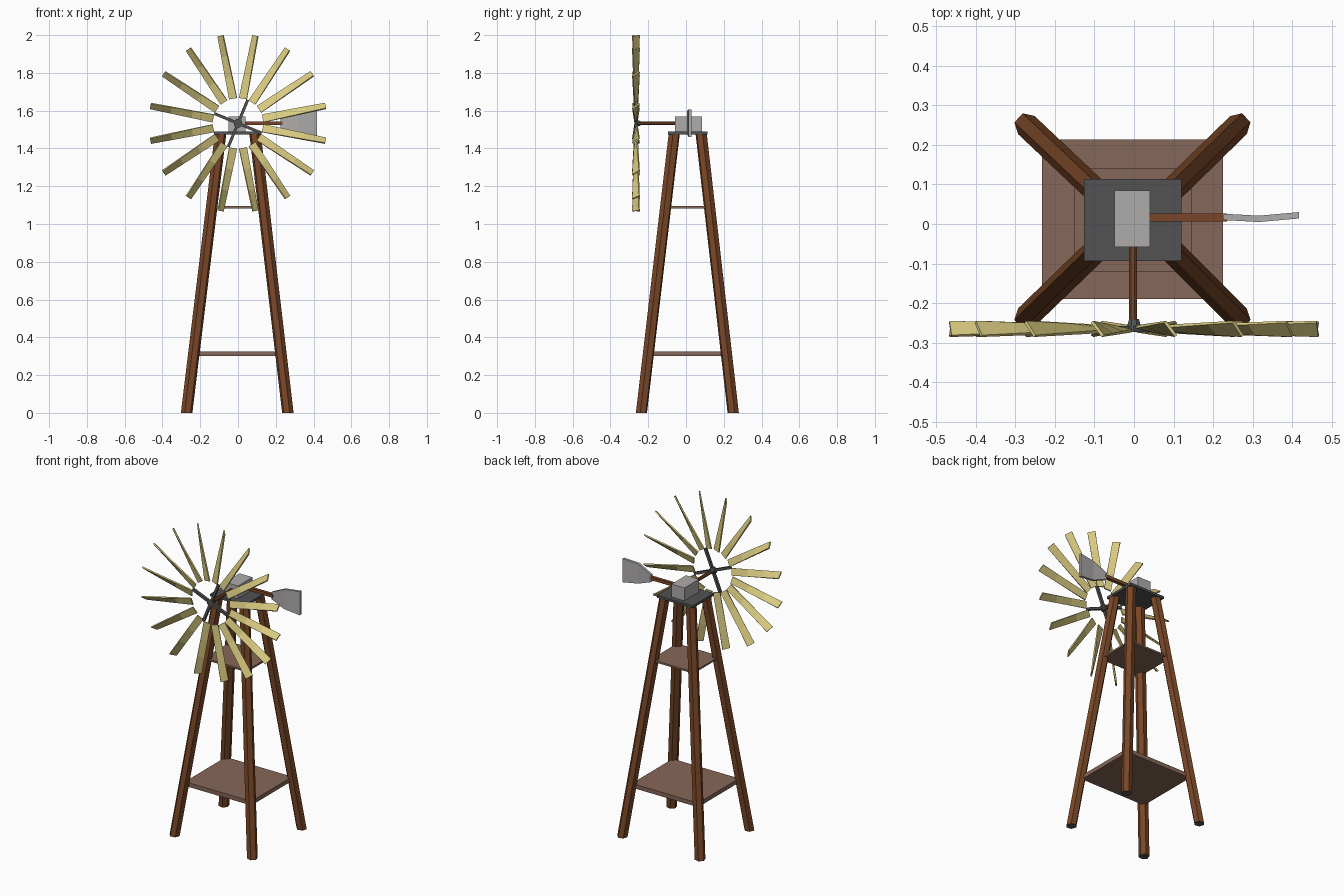
import bpy
import bmesh
import math
from mathutils import Vector

if "Cube" in bpy.data.objects:
    bpy.data.objects.remove(bpy.data.objects["Cube"], do_unlink=True)


def material(name, r, g, b):
    m = bpy.data.materials.new(name)
    m.use_nodes = True
    m.diffuse_color = (r, g, b, 1)
    m.node_tree.nodes["Principled BSDF"].inputs["Base Color"].default_value = (r, g, b, 1)
    return m


WOOD = material("leg wood", 0.19, 0.062, 0.02)
PLANK = material("plank brown", 0.24, 0.135, 0.098)
IRON = material("dark iron", 0.085, 0.085, 0.088)
STEEL = material("light steel", 0.43, 0.41, 0.41)
STRAW = material("pale yellow", 0.70, 0.60, 0.22)


def finish(name, bm, *mats):
    bmesh.ops.recalc_face_normals(bm, faces=bm.faces)
    mesh = bpy.data.meshes.new(name)
    bm.to_mesh(mesh)
    bm.free()
    for m in mats:
        mesh.materials.append(m)
    obj = bpy.data.objects.new(name, mesh)
    bpy.context.collection.objects.link(obj)
    return obj


def loft(bm, rings):
    """Skin a list of equal-length point rings and cap both ends."""
    loops = [[bm.verts.new(p) for p in ring] for ring in rings]
    n = len(loops[0])
    for a, b in zip(loops, loops[1:]):
        for i in range(n):
            j = (i + 1) % n
            bm.faces.new((a[i], a[j], b[j], b[i]))
    bm.faces.new(loops[0])
    bm.faces.new(loops[-1])


def box(name, x0, x1, y0, y1, z0, z1, mat):
    bm = bmesh.new()
    loft(bm, [[(x0, y0, z), (x1, y0, z), (x1, y1, z), (x0, y1, z)] for z in (z0, z1)])
    return finish(name, bm, mat)


def rod(bm, start, end, r0, r1, sides):
    """Straight tapered rod between two points."""
    start, end = Vector(start), Vector(end)
    turn = (end - start).to_track_quat("Z", "Y")
    rings = []
    for c, r in ((start, r0), (end, r1)):
        angles = [math.tau * (i + 0.5) / sides for i in range(sides)]
        rings.append([c + turn @ Vector((r * math.cos(a), r * math.sin(a), 0)) for a in angles])
    loft(bm, rings)


# Four splayed six-sided legs with grey soles
TOP = 1.48
for side, foot_x, top_x in (("right", -0.272, -0.092), ("left", 0.264, 0.09)):
    for end, foot_y, top_y in (("front", -0.236, -0.062), ("back", 0.25, 0.08)):
        bm = bmesh.new()
        heading = math.atan2(foot_y, foot_x)
        rings = []
        for t in (0, 1):
            x, y = foot_x + (top_x - foot_x) * t, foot_y + (top_y - foot_y) * t
            angles = [heading + math.tau * (i + 0.5) / 6 for i in range(6)]
            rings.append([(x + 0.031 * math.cos(a), y + 0.031 * math.sin(a), TOP * t) for a in angles])
        loft(bm, rings)
        leg = finish(f"{end}_{side}_leg", bm, WOOD, IRON)
        for p in leg.data.polygons:
            p.material_index = int(p.normal.z < -0.9)

# Decks between the legs and at the top
box("lower_deck", -0.233, 0.225, -0.19, 0.213, 0.3, 0.326, PLANK)
box("upper_deck", -0.15, 0.145, -0.12, 0.14, 1.083, 1.094, PLANK)
box("top_platform", -0.126, 0.12, -0.094, 0.114, 1.475, 1.49, IRON)
box("gear_housing", -0.049, 0.041, -0.058, 0.085, 1.49, 1.57, STEEL)

# Drive shaft and tail arm
AXIS = 1.533
WHEEL_Y = -0.265
bm = bmesh.new()
rod(bm, (-0.003, -0.05, AXIS), (-0.003, -0.25, AXIS), 0.011, 0.011, 8)
finish("drive_shaft", bm, WOOD)
bm = bmesh.new()
rod(bm, (0.035, 0.016, AXIS), (0.235, 0.016, AXIS), 0.014, 0.014, 4)
finish("tail_arm", bm, WOOD)

# Flared tail vane, slightly bent
bm = bmesh.new()
rings = []
for x, y, low, high in ((0.225, 0.018, 1.51, 1.555), (0.315, 0.013, 1.475, 1.598), (0.417, 0.022, 1.46, 1.607)):
    rings.append([(x, y - 0.008, low), (x, y + 0.008, low), (x, y + 0.008, high), (x, y - 0.008, high)])
loft(bm, rings)
finish("tail_vane", bm, STEEL)

# Hub with four spokes
bm = bmesh.new()
rod(bm, (0, WHEEL_Y + 0.025, AXIS), (0, WHEEL_Y - 0.008, AXIS), 0.013, 0.024, 8)
finish("wheel_hub", bm, IRON)
bm = bmesh.new()
for i in range(4):
    a = math.tau * (i / 4 + 1 / 16)
    tip = (0.135 * math.sin(a), WHEEL_Y, AXIS + 0.135 * math.cos(a))
    rod(bm, (0, WHEEL_Y, AXIS), tip, 0.011, 0.011, 4)
finish("wheel_spokes", bm, IRON)

# Sixteen twisted blades, nearly flat at the root and pitched at the tip
bm = bmesh.new()
BLADES, STEPS = 16, 3
for i in range(BLADES):
    a = math.tau * (i + 0.5) / BLADES
    out = Vector((math.sin(a), 0, math.cos(a)))
    around = Vector((math.cos(a), 0, -math.sin(a)))
    rings = []
    for s in range(STEPS + 1):
        t = s / STEPS
        centre = Vector((0, WHEEL_Y, AXIS)) + out * (0.133 + 0.34 * t)
        chord = around * (0.042 - 0.014 * t) + Vector((0, -0.010 - 0.026 * t, 0))
        half = out.cross(chord).normalized() * 0.004
        rings.append([centre - chord / 2 - half, centre + chord / 2 - half,
                      centre + chord / 2 + half, centre - chord / 2 + half])
    loft(bm, rings)
finish("wheel_blades", bm, STRAW)
